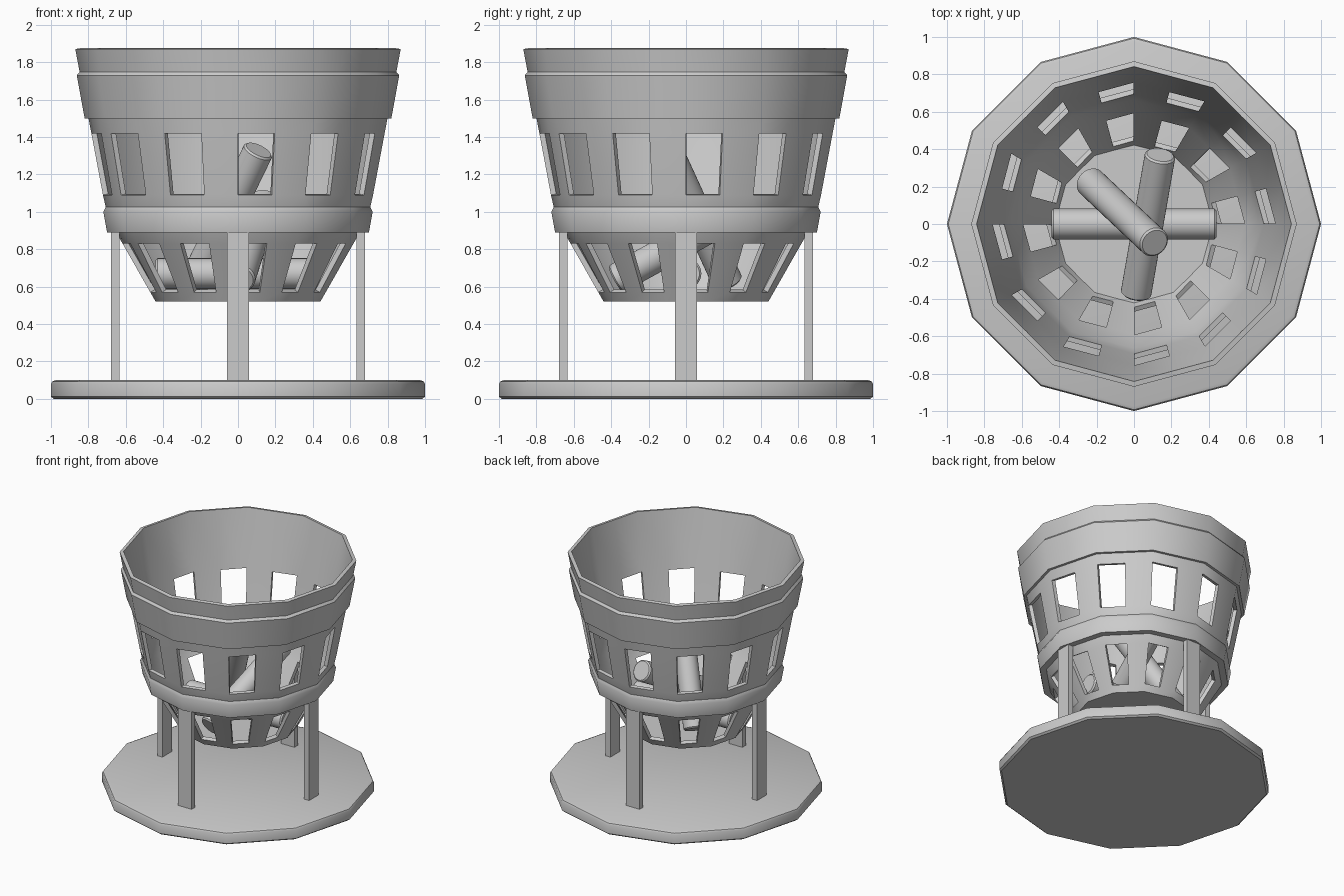
import bpy, bmesh
from math import cos, sin, pi, radians
from mathutils import Vector

if "Cube" in bpy.data.objects:
    bpy.data.objects.remove(bpy.data.objects["Cube"])


def finish(name, bm, loc=(0, 0, 0), solid=0.0, smooth=True):
    bmesh.ops.remove_doubles(bm, verts=bm.verts, dist=1e-5)
    if not solid:
        bmesh.ops.recalc_face_normals(bm, faces=bm.faces)
    me = bpy.data.meshes.new(name)
    bm.to_mesh(me)
    bm.free()
    ob = bpy.data.objects.new(name, me)
    bpy.context.collection.objects.link(ob)
    ob.location = loc
    bpy.ops.object.select_all(action='DESELECT')
    ob.select_set(True)
    bpy.context.view_layer.objects.active = ob
    if solid:
        m = ob.modifiers.new("wall", 'SOLIDIFY')
        m.thickness = solid
        m.offset = -1
        m.use_even_offset = True
        bpy.ops.object.modifier_apply(modifier=m.name)
    if smooth:
        bpy.ops.object.shade_smooth_by_angle(angle=radians(38))
    return ob


def lathe(name, profile, sides=12, ring=False):
    """Revolve (radius, z) points; ring closes the section, otherwise ends are capped."""
    bm = bmesh.new()
    rows = [[bm.verts.new((r * cos(2 * pi * i / sides), r * sin(2 * pi * i / sides), z))
             for i in range(sides)] for r, z in profile]
    pairs = list(zip(rows, rows[1:]))
    if ring:
        pairs.append((rows[-1], rows[0]))
    else:
        bm.faces.new(rows[0][::-1])
        bm.faces.new(rows[-1])
    for a, b in pairs:
        for i in range(sides):
            j = (i + 1) % sides
            bm.faces.new((a[i], a[j], b[j], b[i]))
    return finish(name, bm)


# Base plate
lathe("base_plate", [(0.985, 0), (1, 0.012), (1, 0.08), (0.993, 0.093), (0.975, 0.1)])

# Basket wall: 12 sides, each split in half; the first half is open in two rows
SIDES = 12
profile = [(0.44, 0.52), (0.469, 0.57), (0.617, 0.83), (0.692, 0.96),
           (0.722, 1.09), (0.784, 1.42), (0.87, 1.87)]
open_rows = (1, 4)
bm = bmesh.new()
rows = []
for r, z in profile:
    corners = [Vector((r * cos(2 * pi * i / SIDES), r * sin(2 * pi * i / SIDES), z))
               for i in range(SIDES)]
    row = []
    for i, c in enumerate(corners):
        row.append(bm.verts.new(c))
        row.append(bm.verts.new((c + corners[(i + 1) % SIDES]) / 2))
    rows.append(row)
n = SIDES * 2
bm.faces.new(rows[0][::-1])
for k, (a, b) in enumerate(zip(rows, rows[1:])):
    for i in range(n):
        if k in open_rows and i % 2 == 0:
            continue
        j = (i + 1) % n
        bm.faces.new((a[i], a[j], b[j], b[i]))
finish("basket", bm, solid=0.028)

# Raised bands round the basket
lathe("upper_band", [(0.79, 1.5), (0.82, 1.5), (0.862, 1.73), (0.845, 1.75), (0.835, 1.75)], ring=True)
lathe("lower_band", [(0.64, 0.89), (0.7, 0.89), (0.72, 1.0), (0.708, 1.025), (0.695, 1.025), (0.68, 0.96)],
      ring=True)

# Four flat legs
for i, side in enumerate(("right", "back", "left", "front")):
    bm = bmesh.new()
    bmesh.ops.create_cube(bm, size=1)
    bmesh.ops.scale(bm, vec=(0.044, 0.12, 0.82), verts=bm.verts)
    a = i * pi / 2
    leg = finish(side + "_leg", bm, (0.656 * cos(a), 0.656 * sin(a), 0.5), smooth=False)
    leg.rotation_euler.z = a


# Three logs stacked in the basket
def log(name, p, q, r=0.082, b=0.01):
    p, q = Vector(p), Vector(q)
    h = (q - p).length
    ob = lathe(name, [(r - b, 0), (r, b), (r, h - b), (r - b, h)], 32)
    ob.location = p
    ob.rotation_mode = 'QUATERNION'
    ob.rotation_quaternion = (q - p).to_track_quat('Z', 'Y')


log("flat_log", (-0.44, 0, 0.67), (0.44, 0, 0.67))
log("leaning_log", (0.01, -0.375, 0.64), (0.14, 0.37, 1.05))
log("steep_log", (-0.235, 0.225, 0.62), (0.11, -0.1, 1.33))
